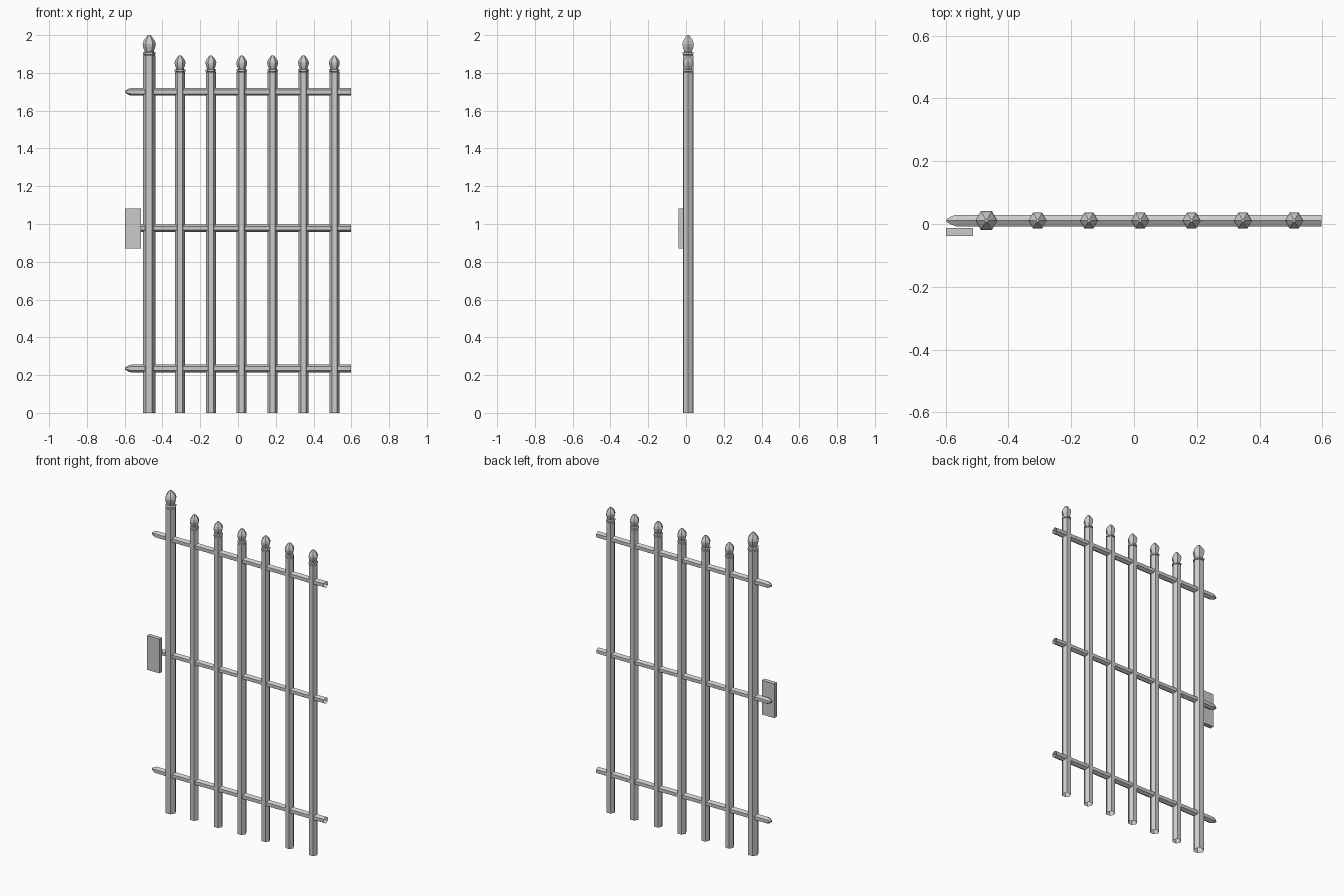
import bpy, bmesh, math
from mathutils import Matrix

if "Cube" in bpy.data.objects:
    bpy.data.objects.remove(bpy.data.objects["Cube"])

Y = 0.011  # depth of the fence plane


def hex_lathe(name, profile, matrix):
    """Six-sided turned shape from (radius, height) points; first end is open."""
    bm = bmesh.new()
    rings = []
    for r, h in profile:
        rings.append([bm.verts.new((r * math.cos(i * math.pi / 3),
                                    r * math.sin(i * math.pi / 3), h)) for i in range(6)])
    for a, b in zip(rings, rings[1:]):
        for i in range(6):
            j = (i + 1) % 6
            bm.faces.new((a[i], a[j], b[j], b[i]))
    bm.faces.new(rings[-1])
    bm.transform(matrix)
    mesh = bpy.data.meshes.new(name)
    bm.to_mesh(mesh)
    bm.free()
    obj = bpy.data.objects.new(name, mesh)
    bpy.context.collection.objects.link(obj)
    return obj


def post(name, x, top, r, s):
    """Upright bar with collar, neck and pointed bud; s scales the finial."""
    finial = [(0.034, -0.102), (0.034, -0.092), (0.024, -0.088), (0.025, -0.083),
              (0.032, -0.064), (0.035, -0.046), (0.030, -0.030), (0.014, -0.008), (0.006, 0)]
    profile = [(r, 0), (r, top - 0.108 * s), (r * 0.85, top - 0.105 * s)]
    profile += [(fr * s, top + h * s) for fr, h in finial]
    hex_lathe(name, profile, Matrix.Translation((x, Y, 0)))


# Tall hinge-side post and six shorter bars
post("latch_post", -0.47, 2.0, 0.032, 1.0)
for i in range(6):
    post(f"bar_{i + 1}", -0.307 + i * 0.1634, 1.893, 0.0265, 0.83)

# Horizontal rails, open at the right, pointed at the left
for name, z, r in (("bottom_rail", 0.235, 0.021), ("middle_rail", 0.978, 0.020),
                   ("top_rail", 1.70, 0.021)):
    turn = Matrix.Translation((0.597, Y, z)) @ Matrix.Rotation(-math.pi / 2, 4, 'Y')
    hex_lathe(name, [(r, 0), (r, 1.163), (r * 0.75, 1.178), (0.005, 1.194)], turn)

# Latch plate in front of the middle rail
bpy.ops.mesh.primitive_cube_add(size=1, location=(-0.556, -0.0255, 0.975))
plate = bpy.context.object
plate.name = "latch_plate"
plate.scale = (0.086, 0.027, 0.212)
